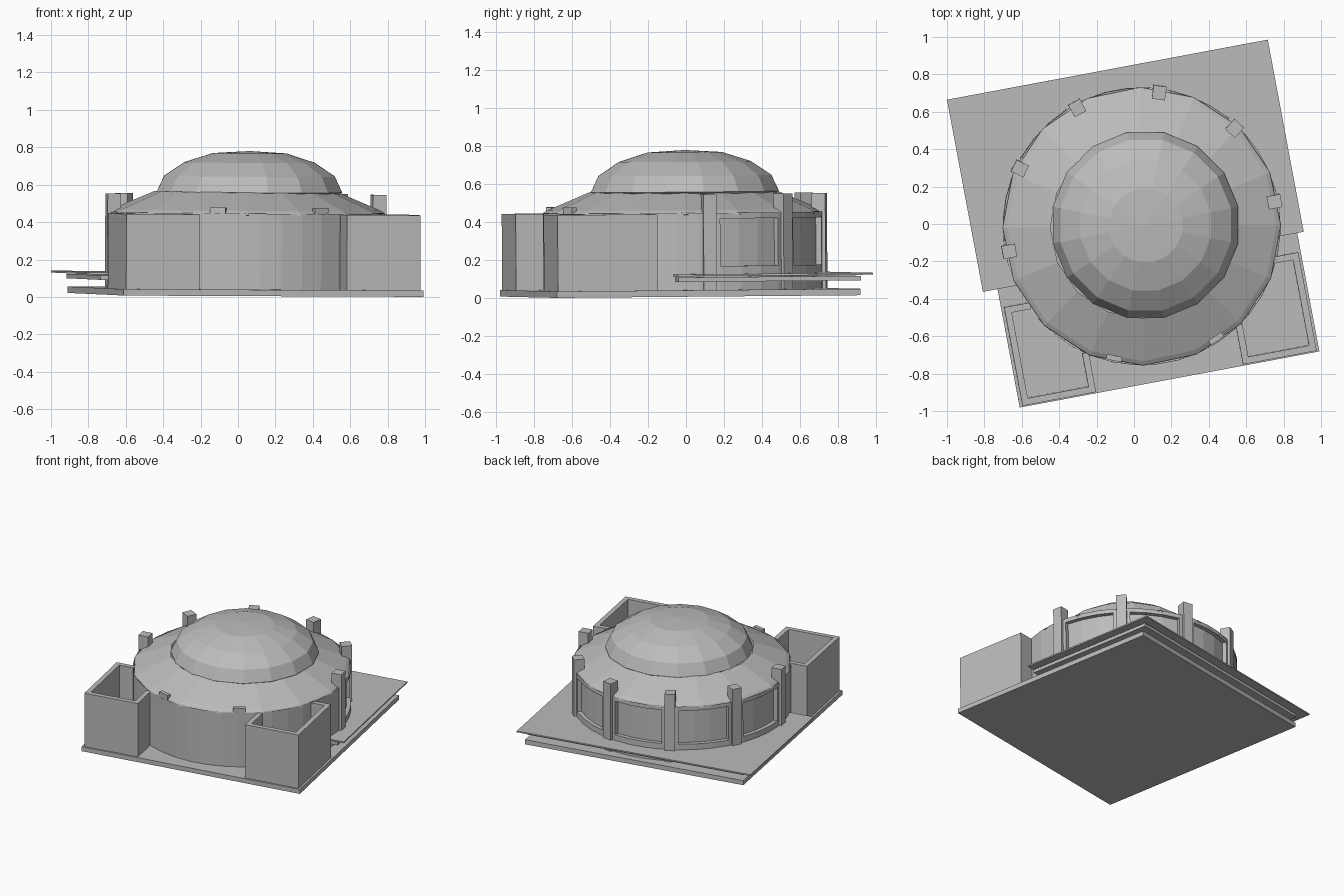
import bpy, bmesh, math
from mathutils import Matrix, Vector

if "Cube" in bpy.data.objects:
    bpy.data.objects.remove(bpy.data.objects["Cube"])

stone = bpy.data.materials.new("pale grey stone")
stone.diffuse_color = (0.5, 0.5, 0.5, 1)
stone.use_nodes = True
stone.node_tree.nodes["Principled BSDF"].inputs["Base Color"].default_value = stone.diffuse_color

# Site placement: turned on plan and resting at a very slight slope
SITE = (Matrix.Translation((0.04, -0.03, 0.011))
        @ Matrix.Rotation(math.radians(10.6), 4, 'Z')
        @ Matrix.Rotation(math.radians(0.5), 4, 'X')
        @ Matrix.Rotation(math.radians(0.25), 4, 'Y'))
HALL = Vector((0.003, 0.02, 0))      # centre of the round hall


def finish(name, bm):
    bmesh.ops.recalc_face_normals(bm, faces=bm.faces)
    bm.transform(SITE)
    me = bpy.data.meshes.new(name)
    bm.to_mesh(me)
    bm.free()
    me.materials.append(stone)
    ob = bpy.data.objects.new(name, me)
    bpy.context.collection.objects.link(ob)
    return ob


def add_box(bm, x0, x1, y0, y1, z0, z1, turn=Matrix()):
    m = Matrix.Translation(((x0 + x1) / 2, (y0 + y1) / 2, (z0 + z1) / 2))
    s = Matrix.Diagonal((x1 - x0, y1 - y0, z1 - z0, 1))
    bmesh.ops.create_cube(bm, size=1, matrix=turn @ m @ s)


def box(name, *dims):
    bm = bmesh.new()
    add_box(bm, *dims)
    finish(name, bm)


def lathe(name, profile, sides, start, centre=HALL):
    """Faceted turned shape; a radius of 0 makes an apex."""
    bm = bmesh.new()
    rings = []
    for r, z in profile:
        n = 1 if r == 0 else sides
        rings.append([bm.verts.new(centre + Vector((
            r * math.cos(start + math.tau * i / sides),
            r * math.sin(start + math.tau * i / sides), z))) for i in range(n)])
    for a, b in zip(rings, rings[1:]):
        for i in range(sides):
            j = (i + 1) % sides
            if len(b) == 1:
                bm.faces.new((a[i], a[j], b[0]))
            else:
                bm.faces.new((a[i], a[j], b[j], b[i]))
    return bm


# Ground slab and the raised terrace behind the hall
box("ground_slab", -0.815, 0.815, -0.815, 0.815, 0.0, 0.034)
box("terrace_support", -0.82, 0.80, -0.16, 0.82, 0.078, 0.102)
box("terrace_top", -0.895, 0.85, -0.17, 0.875, 0.108, 0.118)

# Round wall: 40 facets, four to a bay, with recessed panels in the rear bays
bm = lathe("round_wall", [(0.742, 0.02), (0.742, 0.16), (0.742, 0.41), (0.742, 0.44)],
           40, math.radians(4.5))
bm.faces.ensure_lookup_table()
for bay in range(5):
    panel = []
    for f in bm.faces:
        c = f.calc_center_median() - HALL
        ang = math.degrees(math.atan2(c.y, c.x)) % 360
        if bay * 36 + 5 < ang < bay * 36 + 31 and 0.2 < c.z < 0.4:
            panel.append(f)
    ext = bmesh.ops.extrude_face_region(bm, geom=panel)
    for v in [g for g in ext["geom"] if isinstance(g, bmesh.types.BMVert)]:
        d = v.co - HALL
        v.co -= Vector((d.x, d.y, 0)).normalized() * 0.03
    bmesh.ops.delete(bm, geom=panel, context='FACES')
finish("round_wall", bm)

# Sloping roof ring and its narrow eave
finish("sloping_roof", lathe("roof", [(0.70, 0.425), (0.745, 0.432), (0.74, 0.442),
                                     (0.72, 0.455), (0.49, 0.552)],
                             16, math.radians(12.4)))

# Faceted dome
finish("dome", lathe("dome", [(0.49, 0.54), (0.505, 0.55), (0.465, 0.635), (0.355, 0.708),
                             (0.20, 0.757), (0, 0.769)],
                     16, math.radians(11.25 - 10.6), HALL + Vector((0.02, 0.005, 0))))

# Tall buttresses around the back and sides
bm = bmesh.new()
for k in range(6):
    turn = Matrix.Translation(HALL) @ Matrix.Rotation(math.radians(36 * k), 4, 'Z')
    add_box(bm, 0.685, 0.758, -0.035, 0.035, 0.03, 0.538, turn)
finish("buttresses", bm)

# Two low blocks on the front eave
bm = bmesh.new()
for ang in (247.5, 293):
    turn = Matrix.Translation(HALL) @ Matrix.Rotation(math.radians(ang), 4, 'Z')
    add_box(bm, 0.705, 0.733, -0.042, 0.042, 0.42, 0.472, turn)
finish("front_eave_blocks", bm)

# Open-topped corner enclosures, mirrored left and right
T = 0.035
for side, label in ((-1, "left"), (1, "right")):
    bm = bmesh.new()
    for x0, x1, y0, y1 in ((0.80 - T, 0.80, -0.805, -0.27),
                           (0.40, 0.80 - T, -0.805, -0.805 + T),
                           (0.40, 0.40 + T, -0.805 + T, -0.59),
                           (0.66, 0.80 - T, -0.27 - T, -0.27)):
        xs = sorted((side * x0, side * x1))
        add_box(bm, xs[0], xs[1], y0, y1, 0.03, 0.436)
    finish(label + "_corner_enclosure", bm)
